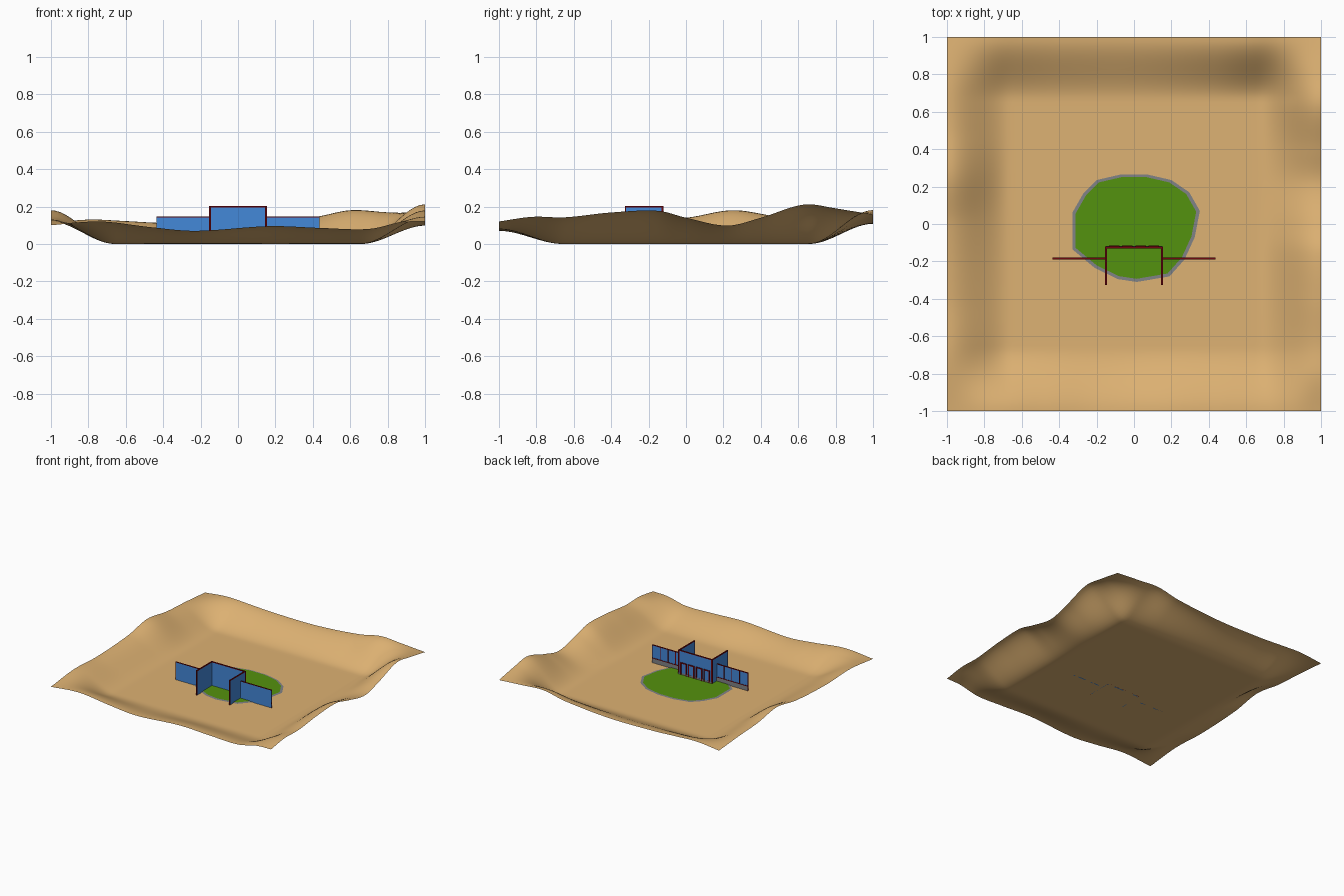
import bpy, bmesh, math

if "Cube" in bpy.data.objects:
    bpy.data.objects.remove(bpy.data.objects["Cube"])


def mat(name, rgb):
    m = bpy.data.materials.new(name)
    lin = [(c / 255 / 12.92 if c < 10 else ((c / 255 + 0.055) / 1.055) ** 2.4) for c in rgb]
    m.diffuse_color = (*lin, 1)
    m.use_nodes = True
    m.node_tree.nodes["Principled BSDF"].inputs["Base Color"].default_value = m.diffuse_color
    return m


SAND = mat("sand", (222, 178, 115))
GREEN = mat("grass green", (84, 146, 14))
GREY = mat("stone grey", (128, 130, 134))
BLUE = mat("glass blue", (68, 136, 216))
RED = mat("dark red", (112, 6, 14))


def finish(bm, name, material):
    me = bpy.data.meshes.new(name)
    bm.to_mesh(me)
    bm.free()
    me.materials.append(material)
    ob = bpy.data.objects.new(name, me)
    bpy.context.collection.objects.link(ob)
    return ob


def box(name, x0, x1, y0, y1, z0, z1, material):
    bm = bmesh.new()
    bmesh.ops.create_cube(bm, size=1)
    for v in bm.verts:
        v.co.x = x0 + (v.co.x + 0.5) * (x1 - x0)
        v.co.y = y0 + (v.co.y + 0.5) * (y1 - y0)
        v.co.z = z0 + (v.co.z + 0.5) * (z1 - z0)
    return finish(bm, name, material)


# --- Terrain: flat basin whose four rims follow smooth height profiles
FL, FR, BL, BR = 0.10, 0.12, 0.11, 0.155
FRONT = [(-1, FL), (-.74, .12), (-.47, .09), (-.23, .07), (.17, .095), (.45, .085), (.7, .08), (.87, .115), (1, FR)]
BACK = [(-1, BL), (-.8, .13), (-.6, .122), (-.4, .112), (0, .11), (.4, .142), (.6, .18), (.78, .17), (1, BR)]
RIGHT = [(-1, FR), (-.82, .145), (-.65, .142), (-.4, .168), (-.15, .177), (0, .14), (.22, .098), (.4, .14), (.63, .21), (.8, .19), (1, BR)]
LEFT = [(-1, FL), (-.7, .13), (-.4, .12), (0, .14), (.25, .18), (.5, .145), (.75, .13), (1, BL)]


def rim(points, t):
    # Hermite interpolation with finite-difference slopes
    def slope(i):
        a, b = points[max(i - 1, 0)], points[min(i + 1, len(points) - 1)]
        return (b[1] - a[1]) / (b[0] - a[0])
    for i in range(len(points) - 1):
        (a, p), (b, q) = points[i], points[i + 1]
        if t <= b + 1e-6:
            h = b - a
            u = (t - a) / h
            return ((2 * u**3 - 3 * u**2 + 1) * p + (u**3 - 2 * u**2 + u) * h * slope(i)
                    + (3 * u**2 - 2 * u**3) * q + (u**3 - u**2) * h * slope(i + 1))
    return points[-1][1]


def rise(d):
    t = min(max((abs(d) - 0.66) / 0.34, 0), 1)
    return t * t * (3 - 2 * t)


def height(x, y):
    sx, sy = rise(x), rise(y)
    side = rim(RIGHT if x > 0 else LEFT, y)
    end = rim(BACK if y > 0 else FRONT, x)
    corner = (BR if y > 0 else FR) if x > 0 else (BL if y > 0 else FL)
    return sx * side + sy * end - sx * sy * corner


bm = bmesh.new()
bmesh.ops.create_grid(bm, x_segments=80, y_segments=80, size=1)
for v in bm.verts:
    v.co.z = height(v.co.x, v.co.y)
for f in bm.faces:
    f.smooth = True
finish(bm, "terrain", SAND)

# --- Lawn with stone border
OUTLINE = [(-.07, .265), (.07, .265), (.20, .235), (.295, .17), (.352, .07), (.325, -.07), (.27, -.19),
           (.19, -.28), (.015, -.31), (-.085, -.295), (-.21, -.235), (-.33, -.135), (-.33, .06),
           (-.27, .165), (-.20, .235)]


def plate(name, scale, z, material):
    bm = bmesh.new()
    bm.faces.new([bm.verts.new((x * scale, y * scale, z)) for x, y in reversed(OUTLINE)])
    bmesh.ops.reverse_faces(bm, faces=bm.faces[:])
    return finish(bm, name, material)


plate("lawn_border", 1.0, 0.003, GREY)
plate("lawn", 0.945, 0.006, GREEN)

# --- Building: thin glass walls with red caps and trims
T = 0.004   # half wall thickness
C = 0.005   # half trim thickness
WING_Y, BACK_Y, FRONT_Y = -0.185, -0.125, -0.32

# central back wall
box("center_wall", -.15, .15, BACK_Y - T, BACK_Y + T, 0, .196, BLUE)
box("center_cap", -.155, .155, BACK_Y - C, BACK_Y + C, .196, .202, RED)
box("center_plinth", -.15, .15, BACK_Y + T, BACK_Y + T + .003, 0, .02, GREY)

# four framed doors on the back of the central wall
for i in range(4):
    cx = -.105 + i * .07
    y0, y1 = BACK_Y + T, BACK_Y + .010
    for s in (-1, 1):
        e = cx + s * .024
        box("door_jamb", e - .004, e + .004, y0, y1, 0, .105, RED)
    box("door_lintel", cx - .028, cx + .028, y0, y1, .098, .106, RED)
    box("door_panel", cx - .02, cx + .02, y0, y0 + .002, .02, .098, BLUE)

for s in (-1, 1):
    # projecting side wall
    x = s * .15
    box("side_wall", x - T, x + T, FRONT_Y, BACK_Y, 0, .196, BLUE)
    box("side_cap", x - C, x + C, FRONT_Y - .003, BACK_Y + C, .196, .202, RED)
    box("side_front_trim", x - C, x + C, FRONT_Y - .006, FRONT_Y, 0, .202, RED)
    box("side_back_trim", x - C, x + C, BACK_Y - C, BACK_Y + C, 0, .196, RED)

    # lower wing
    a, b = sorted((s * .15, s * .435))
    box("wing_wall", a, b, WING_Y - T, WING_Y + T, 0, .142, BLUE)
    box("wing_cap", a, b, WING_Y - T, WING_Y + C, .141, .146, RED)
    box("wing_plinth", a, b, WING_Y + T, WING_Y + T + .003, 0, .035, GREY)
    e = s * .434
    box("wing_end_trim", e - .003, e + .003, WING_Y - T, WING_Y + C, 0, .142, RED)
    for m in (.22, .29, .36):
        box("wing_mullion", s * m - .003, s * m + .003, WING_Y + T, WING_Y + T + .003, .035, .142, RED)
    box("wing_sill", a, b, WING_Y + T, WING_Y + T + .003, .035, .04, RED)
